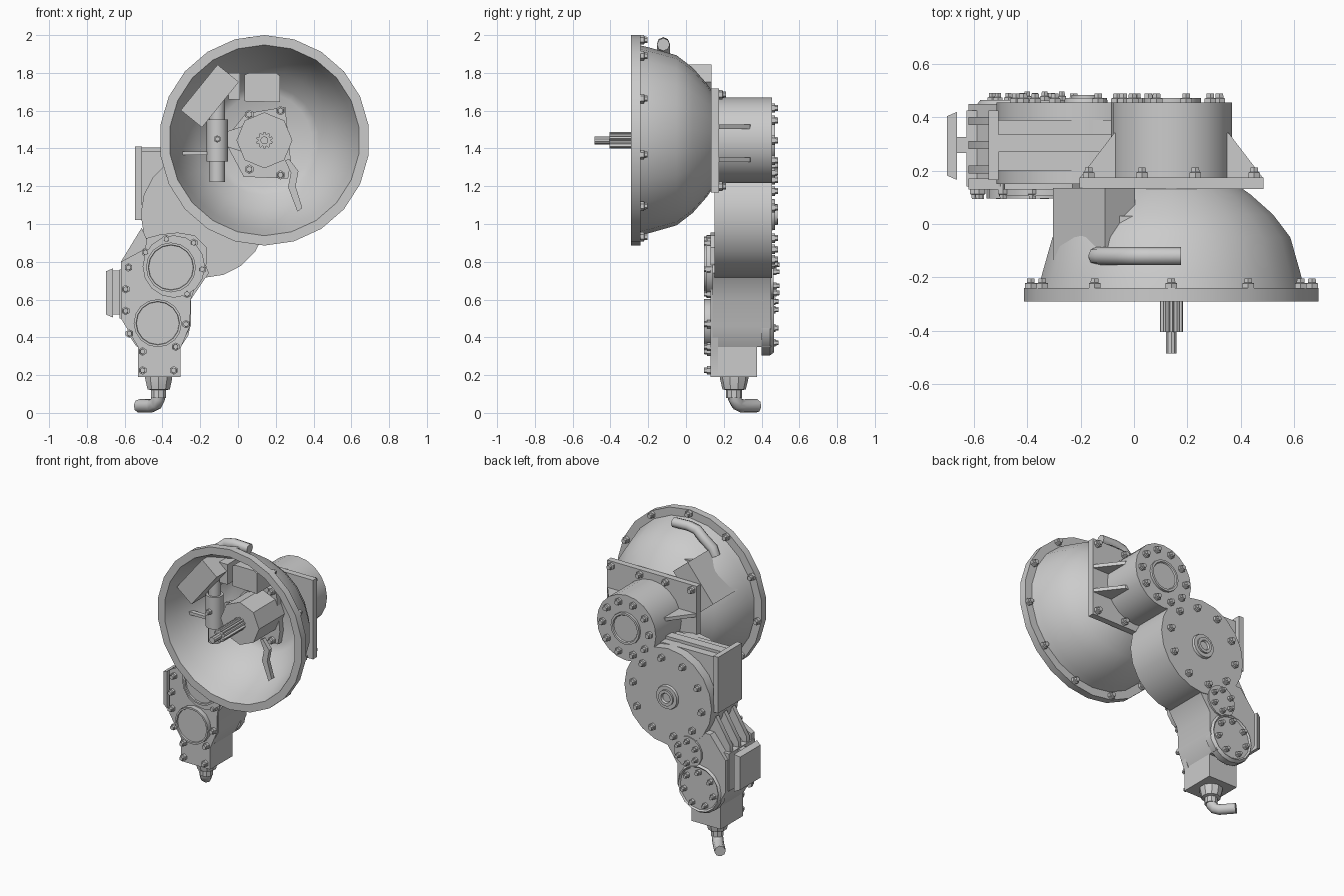
import bpy, bmesh
from math import sin, cos, pi, radians
from mathutils import Vector, Matrix

if "Cube" in bpy.data.objects:
    bpy.data.objects.remove(bpy.data.objects["Cube"])


def finish(name, bm, angle=35):
    bmesh.ops.remove_doubles(bm, verts=bm.verts, dist=1e-5)
    bmesh.ops.recalc_face_normals(bm, faces=bm.faces)
    me = bpy.data.meshes.new(name)
    bm.to_mesh(me)
    bm.free()
    ob = bpy.data.objects.new(name, me)
    bpy.context.collection.objects.link(ob)
    bpy.ops.object.select_all(action='DESELECT')
    ob.select_set(True)
    bpy.context.view_layer.objects.active = ob
    bpy.ops.object.shade_smooth_by_angle(angle=radians(angle))
    return ob


def spin(bm, c, profile, n, axis='Y'):
    """Revolve (radius, height) points around an axis through c."""
    rings = []
    for r, h in profile:
        ring = []
        for i in range(n):
            a = 2 * pi * i / n + pi / 2
            p = (r * cos(a), h, r * sin(a)) if axis == 'Y' else (r * cos(a), r * sin(a), h)
            ring.append(bm.verts.new(Vector(c) + Vector(p)))
        rings.append(ring)
    for a, b in zip(rings, rings[1:]):
        for i in range(n):
            j = (i + 1) % n
            bm.faces.new((a[i], a[j], b[j], b[i]))


def lathe(name, c, profile, n=16, axis='Y'):
    bm = bmesh.new()
    spin(bm, c, profile, n, axis)
    bmesh.ops.dissolve_degenerate(bm, edges=bm.edges, dist=1e-6)
    return finish(name, bm)


def disc(name, x, z, r, y0, y1, n=16, r1=None):
    r1 = r if r1 is None else r1
    return lathe(name, (x, 0, z), [(0, y0), (r, y0), (r1, y1), (0, y1)], n)


def prism(name, pts, a, b, axis='Y', angle=35):
    """Extrude an outline: (x, z) along y, or (x, y) along z."""
    bm = bmesh.new()
    mk = (lambda p, h: (p[0], h, p[1])) if axis == 'Y' else (lambda p, h: (p[0], p[1], h))
    lo = [bm.verts.new(mk(p, a)) for p in pts]
    hi = [bm.verts.new(mk(p, b)) for p in pts]
    bm.faces.new(lo)
    bm.faces.new(hi)
    for i in range(len(pts)):
        j = (i + 1) % len(pts)
        bm.faces.new((lo[i], lo[j], hi[j], hi[i]))
    return finish(name, bm, angle)


def box(name, x0, x1, y0, y1, z0, z1):
    return prism(name, [(x0, z0), (x1, z0), (x1, z1), (x0, z1)], y0, y1)


def bolts(name, spots, y, d=1, s=1.0):
    """Hex nuts with studs standing on the plane y, pointing along d."""
    bm = bmesh.new()
    for x, z in spots:
        prof = [(0, 0), (.025, 0), (.025, .018), (.017, .02), (.016, .036), (0, .036)]
        spin(bm, (x, y, z), [(r * s, h * d) for r, h in prof], 6)
    return finish(name, bm)


def circle(x, z, r, n, start=90):
    return [(x + r * cos(radians(start + 360 * i / n)),
             z + r * sin(radians(start + 360 * i / n))) for i in range(n)]


def tube(name, pts, r, squash=None):
    cu = bpy.data.curves.new(name, 'CURVE')
    cu.dimensions = '3D'
    cu.bevel_depth = r
    cu.bevel_resolution = 2
    cu.use_fill_caps = True
    sp = cu.splines.new('POLY')
    sp.points.add(len(pts) - 1)
    for q, p in zip(sp.points, pts):
        q.co = (*p, 1)
    ob = bpy.data.objects.new(name, cu)
    bpy.context.collection.objects.link(ob)
    bpy.ops.object.select_all(action='DESELECT')
    ob.select_set(True)
    bpy.context.view_layer.objects.active = ob
    bpy.ops.object.convert(target='MESH')
    bpy.ops.object.shade_smooth_by_angle(angle=radians(50))


BX, BZ = .14, 1.443    # input shaft axis
MX, MZ = -.18, 1.05    # middle gear axis

# Bell housing shell with flange and nuts
lathe('bell_housing', (BX, 0, BZ), [
    (.505, -.29), (.557, -.29), (.557, -.24), (.502, -.24), (.49, -.19), (.45, -.05),
    (.385, .035), (.30, .11), (.26, .138), (0, .138), (0, .10), (.25, .10), (.29, .075),
    (.365, 0), (.425, -.08), (.475, -.2), (.505, -.29)], 22)
bolts('bell_flange_nuts', circle(BX, BZ, .532, 11), -.24)

# Side window block on the bell
win = box('bell_side_block', -.155, .155, -.24, .135, .30, .445)
win.matrix_world = Matrix.Translation((BX, 0, BZ)) @ Matrix.Rotation(-radians(51), 4, 'Y')
# Breather pipe on top of the bell
tube('breather_pipe', [(.175, -.12, 1.95), (.06, -.12, 1.955), (.0, -.12, 1.945),
                       (-.05, -.12, 1.90), (-.12, -.12, 1.85), (-.14, -.12, 1.80)], .034)

# Mounting plate, nuts and gussets
box('mounting_plate', -.205, .485, .132, .175, 1.167, 1.717)
bolts('mounting_plate_nuts', [(x, z) for x in (-.17, .03, .23, .45) for z in (1.20, 1.685)], .175)
for z in (1.34, 1.515):
    for s in (1, -1):
        prism('plate_gusset', [(BX + s * .345, .17), (BX + s * .17, .17), (BX + s * .17, .345),
                               (BX + s * .215, .34)], z - .012, z + .012, 'Z')

# Upper and middle gear cases
disc('upper_case', BX, BZ, .227, .17, .455, 20)
lathe('upper_cap', (BX, 0, BZ), [(0, .45), (.11, .45), (.11, .472), (.095, .472),
                                 (.09, .464), (0, .464)], 16)
bolts('upper_cover_nuts', circle(BX, BZ, .18, 10, 72), .452)
disc('middle_case', MX, MZ, .335, .15, .455, 20)
lathe('middle_cap', (MX, 0, MZ), [(0, .45), (.085, .45), (.08, .472), (.055, .472), (.055, .484),
                                  (.035, .484), (.03, .47), (0, .47)], 14)
bolts('middle_cover_nuts', circle(MX, MZ, .265, 10, 80), .452)

# Upper side outlet: plate with ribbed neck
box('outlet_plate', -.545, -.508, .165, .425, 1.02, 1.41)
prism('outlet_neck', [(-.51, 1.06), (-.2, 1.0), (-.06, 1.38), (-.51, 1.385)], .20, .39)
prism('outlet_rib', [(-.51, 1.1), (-.2, 1.1), (-.02, 1.40), (-.51, 1.405)], .27, .335)

# Lower gear case, sump and front face
prism('lower_case', [(-.62, .72), (-.50, .87), (-.2, .87), (-.155, .74), (-.25, .6), (-.25, .46),
                     (-.305, .35), (-.53, .35), (-.62, .5)], .14, .45)
prism('front_plate', [(-.62, .80), (-.49, .87), (-.485, .925), (-.41, .945), (-.32, .955),
                      (-.23, .94), (-.165, .875), (-.165, .79), (-.215, .7), (-.25, .6),
                      (-.255, .46), (-.305, .34), (-.305, .19), (-.53, .19), (-.53, .35),
                      (-.62, .5)], .13, .17, angle=25)
box('sump', -.53, -.305, .13, .375, .19, .36)
for y in (.19, .28, .37):
    prism('case_rib', [(-.51, .98), (-.62, .80), (-.62, .68), (-.42, .78)], y, y + .03)

# Front bearing covers
for x, z, r in ((-.355, .77, .132), (-.425, .475, .127)):
    lathe('front_cover', (x, 0, z), [(0, .14), (r, .14), (r, .095), (r - .012, .095),
                                     (r - .014, .105), (0, .105)], 16)
disc('front_boss', -.34, .775, .165, .105, .15, 16)
bolts('front_nuts', [(-.58, .77), (-.595, .655), (-.595, .54), (-.575, .42), (-.505, .325),
                     (-.505, .225), (-.34, .225), (-.33, .35), (-.275, .47), (-.27, .63),
                     (-.19, .76), (-.235, .9), (-.38, .92), (-.49, .85)], .13, -1, .9)

# Rear bearing covers
disc('rear_small_cover', -.335, .71, .108, .44, .462, 14)
bolts('rear_small_nuts', circle(-.335, .71, .075, 6), .46, 1, .75)
lathe('rear_large_cover', (-.42, 0, .475), [(0, .40), (.17, .40), (.17, .445), (.155, .465),
                                            (.145, .455), (0, .455)], 16)
bolts('rear_large_nuts', circle(-.42, .475, .115, 7), .455, 1, .8)

# Lower side outlet: bevelled cap on a narrow neck
bm = bmesh.new()
rings = [[bm.verts.new((x, y, z)) for y, z in ((.165 + d, .505 + d), (.42 - d, .505 + d),
                                               (.42 - d, .765 - d), (.165 + d, .765 - d))]
         for x, d in ((-.662, 0), (-.70, .016))]
bm.faces.new(rings[0])
bm.faces.new(rings[1])
for i in range(4):
    j = (i + 1) % 4
    bm.faces.new((rings[0][i], rings[0][j], rings[1][j], rings[1][i]))
finish('lower_outlet_cap', bm)
box('lower_outlet_neck', -.67, -.60, .265, .325, .52, .755)
box('lower_outlet_pad', -.628, -.54, .14, .425, .50, .76)

# Drain fitting and elbow
lathe('drain_fitting', (-.42, .255, 0), [(0, .20), (.075, .20), (.075, .18), (.062, .125),
                                         (.042, .12), (.042, .08), (0, .08)], 10, 'Z')
tube('drain_elbow', [(-.42, .255, .12), (-.422, .258, .075), (-.436, .272, .048),
                     (-.458, .297, .037), (-.525, .375, .037)], .036)

# Input shaft: quill, retainer plate, splines and pilot
prism('retainer_plate', [(.03, 1.25), (.265, 1.24), (.28, 1.33), (.25, 1.62), (.04, 1.585),
                         (-.06, 1.46), (-.06, 1.42)], .06, .11)
bolts('retainer_nuts', [(.06, 1.58), (.225, 1.60), (.06, 1.29), (.225, 1.26)], .06, -1)
disc('shaft_quill', BX, BZ, .148, -.18, .1, 8)
teeth = [(BX + r * cos(a), BZ + r * sin(a)) for i in range(10)
         for r, a in ((.031, i * pi / 5), (.044, i * pi / 5 + .2), (.044, i * pi / 5 + .45))]
prism('spline_shaft', teeth, -.405, -.16)
disc('pilot_shaft', BX, BZ, .021, -.485, -.39, 10)

# Clutch cross shaft, sleeve, lever and release fingers
lathe('cross_shaft', (-.11, -.1, 0), [(0, 1.222), (.042, 1.222), (.042, 1.75), (0, 1.75)], 12, 'Z')
lathe('shaft_sleeve', (-.11, -.1, 0), [(0, 1.33), (.057, 1.33), (.057, 1.553), (0, 1.553)], 12, 'Z')
bolts('sleeve_nut', [(-.11, 1.45)], -.155, -1, .8)
box('cross_lever', -.305, -.11, -.115, -.085, 1.365, 1.385)
prism('sleeve_bracket', [(-.06, 1.49), (.03, 1.52), (.03, 1.38), (-.06, 1.41)], -.06, -.03)
prism('shaft_elbow', [(-.15, 1.70), (-.05, 1.70), (-.05, 1.66), (.01, 1.66), (.01, 1.80),
                      (-.12, 1.80), (-.145, 1.775)], -.13, .03)
prism('inner_scoop', [(.035, 1.65), (.222, 1.645), (.222, 1.785), (.20, 1.80), (.06, 1.80),
                      (.035, 1.79)], -.11, .05)

# Bent oil arm below the shaft
prism('oil_arm', [(.25, 1.335), (.27, 1.345), (.32, 1.28), (.305, 1.20), (.34, 1.085),
                  (.315, 1.065), (.265, 1.195), (.28, 1.27)], -.115, -.085)
